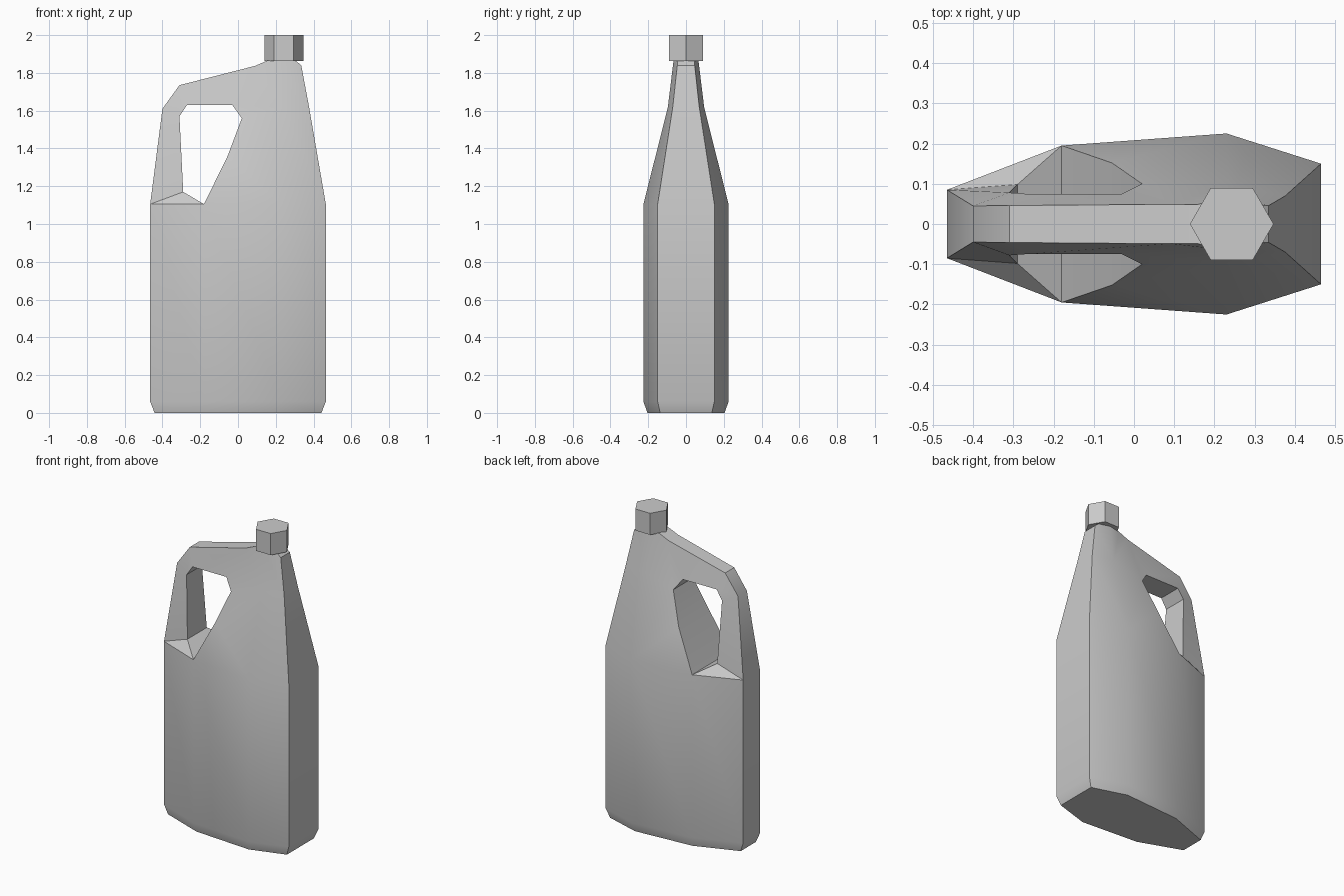
import bpy, bmesh, math

if "Cube" in bpy.data.objects:
    bpy.data.objects.remove(bpy.data.objects["Cube"])

# Belly plan section, half only: (x, y), left to right
belly = [(-.465, .085), (-.18, .195), (.23, .225), (.465, .15)]
rows = [[(x * .95, y * .91, 0) for x, y in belly],
        [(x, y, .06) for x, y in belly],
        [(x, y, 1.105) for x, y in belly]]

# Handle opening, counted from its lower left corner round to the belly tip
hole = [(-.29, .098, 1.17), (-.31, .078, 1.57), (-.27, .075, 1.63), (-.03, .075, 1.63),
        (.02, .1, 1.56), (-.055, .152, 1.36)]
# Outer points of the handle and the shoulder
heel, top_back, top_front = (-.40, .045, 1.61), (-.31, .046, 1.735), (.09, .049, 1.837)
shoulder, edge, corner = (.235, .096, 1.62), (.376, .07, 1.62), (.335, .046, 1.84)
neck = [(.155, .048, 1.865), (.235, .066, 1.865), (.305, .045, 1.865)]

bm = bmesh.new()
verts = {}


def vert(p):
    if p not in verts:
        verts[p] = bm.verts.new(p)
    return verts[p]


def face(*pts):
    return bm.faces.new([vert(p) for p in pts])


# Half shell: lower body
for a, b in zip(rows, rows[1:]):
    for i in range(3):
        face(a[i], a[i + 1], b[i + 1], b[i])

# Half shell: ring of faces round the handle opening
back, tip, side, front = rows[2]
ring = [back, heel, top_back, top_front, shoulder, side]
for i in range(3):
    face(ring[i], hole[i], hole[i + 1], ring[i + 1])
face(back, tip, hole[0])
face(tip, side, hole[5])
face(side, shoulder, hole[4], hole[5])

# Half shell: shoulder and neck
face(hole[4], shoulder, top_front, hole[3])
face(shoulder, neck[1], neck[0], top_front)
face(side, front, edge, shoulder)
face(shoulder, edge, corner, neck[1])
face(neck[1], corner, neck[2])

# Mirror the shell and join every open edge straight across
rim = [e for e in bm.edges if e.is_boundary]
shell = bm.faces[:]
twin = {v: bm.verts.new((v.co.x, -v.co.y, v.co.z)) for v in bm.verts[:]}
for f in shell:
    bm.faces.new([twin[v] for v in reversed(f.verts)])
for e in rim:
    a, b = e.verts
    bm.faces.new((a, b, twin[b], twin[a]))
bmesh.ops.recalc_face_normals(bm, faces=bm.faces)

mesh = bpy.data.meshes.new("jug_body")
bm.to_mesh(mesh)
bm.free()
body = bpy.data.objects.new("jug_body", mesh)
bpy.context.collection.objects.link(body)
bpy.context.view_layer.objects.active = body
body.select_set(True)
bpy.ops.object.shade_smooth_by_angle(angle=math.radians(32))

# Hexagonal screw cap
bpy.ops.mesh.primitive_cylinder_add(vertices=6, radius=.104, depth=.138,
                                    location=(.243, 0, 1.931),
                                    rotation=(0, 0, math.radians(30)))
bpy.context.object.name = "screw_cap"
